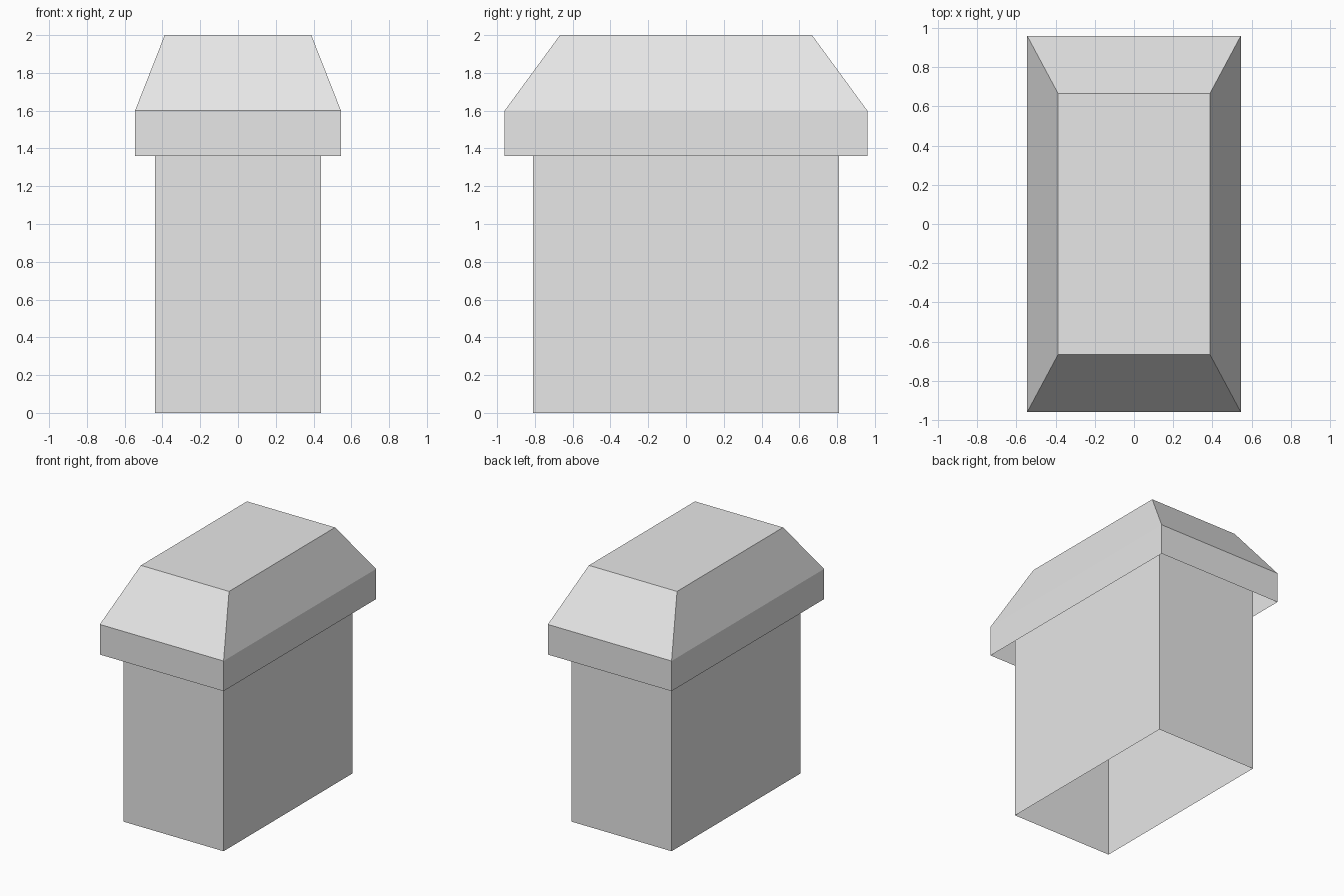
import bpy
import bmesh

cube = bpy.data.objects.get("Cube")
if cube:
    bpy.data.objects.remove(cube, do_unlink=True)

# Single plain grey for every part
grey = bpy.data.materials.new("light_grey")
grey.use_nodes = True
grey.diffuse_color = (0.8, 0.8, 0.8, 1)
grey.node_tree.nodes["Principled BSDF"].inputs["Base Color"].default_value = grey.diffuse_color


def rectangular_shell(name, levels, closed_top):
    """Join stacked rectangles (half width, half depth, height), open underneath."""
    bm = bmesh.new()
    rings = [[bm.verts.new((sx * w, sy * d, z))
              for sx, sy in ((-1, -1), (1, -1), (1, 1), (-1, 1))]
             for w, d, z in levels]
    for low, high in zip(rings, rings[1:]):
        for i in range(4):
            j = (i + 1) % 4
            bm.faces.new((low[i], low[j], high[j], high[i]))
    if closed_top:
        bm.faces.new(rings[-1])
    mesh = bpy.data.meshes.new(name)
    bm.to_mesh(mesh)
    bm.free()
    mesh.materials.append(grey)
    obj = bpy.data.objects.new(name, mesh)
    bpy.context.collection.objects.link(obj)
    return obj


# Straight walls, running up inside the cap
rectangular_shell("body_walls", [(0.44, 0.81, 0), (0.44, 0.81, 1.6)], False)

# Overhanging cap: upright rim, sloped sides and flat top
rectangular_shell("sloped_cap",
                  [(0.545, 0.96, 1.36), (0.545, 0.96, 1.6), (0.388, 0.667, 2)], True)
